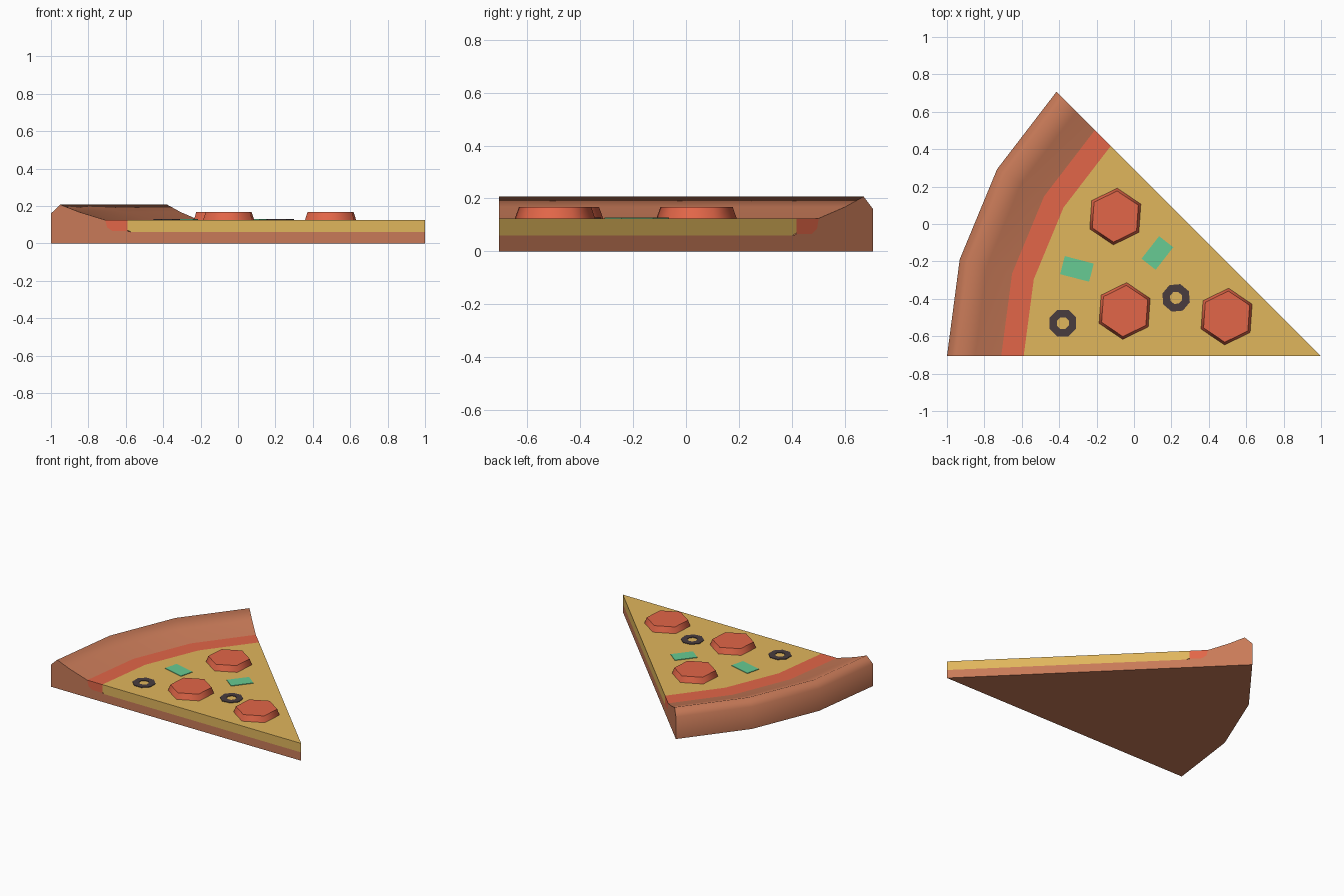
import bpy, bmesh, math
from mathutils import Vector

if "Cube" in bpy.data.objects:
    bpy.data.objects.remove(bpy.data.objects["Cube"])

TIP = Vector((1.0, -0.707, 0.0))       # point of the slice
ANGLES = [math.radians(a) for a in (135, 150, 165, 180)]
TOP = 0.125                            # cheese surface height


def material(name, r, g, b):
    lin = [((c / 255 + 0.055) / 1.055) ** 2.4 for c in (r, g, b)]
    m = bpy.data.materials.new(name)
    m.diffuse_color = (*lin, 1)
    m.use_nodes = True
    m.node_tree.nodes["Principled BSDF"].inputs["Base Color"].default_value = m.diffuse_color
    return m


CRUST = material("baked crust", 200, 122, 88)
SAUCE = material("tomato red", 226, 102, 72)
CHEESE = material("cheese yellow", 224, 182, 92)
PEPPER = material("pepper green", 103, 203, 147)
OLIVE = material("olive black", 72, 60, 62)


def finish(bm, name, mat, smooth=None):
    me = bpy.data.meshes.new(name)
    bm.to_mesh(me)
    bm.free()
    me.materials.append(mat)
    if smooth:
        me.polygons.foreach_set("use_smooth", [True] * len(me.polygons))
        me.set_sharp_from_angle(angle=math.radians(smooth))
    ob = bpy.data.objects.new(name, me)
    bpy.context.collection.objects.link(ob)
    return ob


def wedge(name, mat, outline, skin, smooth=None):
    """Sweep an (r, z) outline round the tip; skin lists its exposed edges."""
    bm = bmesh.new()
    rings = [[bm.verts.new(TIP + Vector((r * math.cos(a), r * math.sin(a), z)))
              for r, z in outline] for a in ANGLES]
    bm.faces.new(rings[0])
    bm.faces.new(rings[-1][::-1])
    n = len(outline)
    for s, e in zip(rings, rings[1:]):
        for i in skin:
            j = (i + 1) % n
            bm.faces.new((s[j], s[i], e[i], e[j]))
    bmesh.ops.remove_doubles(bm, verts=bm.verts, dist=1e-5)
    return finish(bm, name, mat, smooth)


def prism(name, mat, sides, r1, r2, height, centre, turn, hole=0.0, smooth=None):
    """Tapered prism lying on the cheese, with an optional hole."""
    bm = bmesh.new()

    def ring(r, z):
        return [bm.verts.new((r * math.cos(turn + k * math.tau / sides),
                              r * math.sin(turn + k * math.tau / sides), z))
                for k in range(sides)]

    def band(a, b):
        for k in range(sides):
            j = (k + 1) % sides
            bm.faces.new((a[k], a[j], b[j], b[k]))

    low, high = ring(r1, 0), ring(r2, height)
    band(low, high)
    if hole:
        inner_high, inner_low = ring(hole, height), ring(hole, 0)
        band(high, inner_high)
        band(inner_high, inner_low)
    else:
        bm.faces.new(high)
    ob = finish(bm, name, mat, smooth)
    ob.location = (*centre, TOP)


# Crust: thin base and raised rounded rim
wedge("crust", CRUST,
      [(0, 0), (2, 0), (2, 0.16), (1.95, 0.207), (1.85, 0.168), (1.71, TOP),
       (1.70, 0.085), (1.67, 0.065), (1.59, 0.065), (1.57, 0.06), (0, 0.06)],
      (0, 1, 2, 3, 4), smooth=68)

# Sauce strip between rim and cheese
wedge("sauce", SAUCE,
      [(1.59, 0.065), (1.67, 0.065), (1.70, 0.085), (1.71, TOP), (1.59, TOP)], (3,))

# Cheese layer
wedge("cheese", CHEESE,
      [(0, 0.06), (1.57, 0.06), (1.59, 0.07), (1.59, TOP), (0, TOP)], (3,))

# Pepperoni slices
for i, c in enumerate([(-0.10, 0.04), (-0.05, -0.465), (0.495, -0.495)]):
    prism(f"pepperoni_{i + 1}", SAUCE, 6, 0.152, 0.137, 0.042, c,
          math.radians(26), smooth=66)

# Olive rings
for i, c in enumerate([(-0.38, -0.53), (0.225, -0.395)]):
    prism(f"olive_{i + 1}", OLIVE, 8, 0.077, 0.077, 0.004, c,
          math.radians(22.5 + 5 * i), hole=0.034)

# Green pepper pieces
for i, (c, size, turn) in enumerate([((-0.305, -0.24), (0.16, 0.10), -14.5),
                                     ((0.125, -0.155), (0.153, 0.096), 52)]):
    bm = bmesh.new()
    bmesh.ops.create_cube(bm, size=1)
    bmesh.ops.scale(bm, vec=(*size, 0.004), verts=bm.verts)
    ob = finish(bm, f"green_pepper_{i + 1}", PEPPER)
    ob.location = (*c, TOP + 0.002)
    ob.rotation_euler.z = math.radians(turn)
